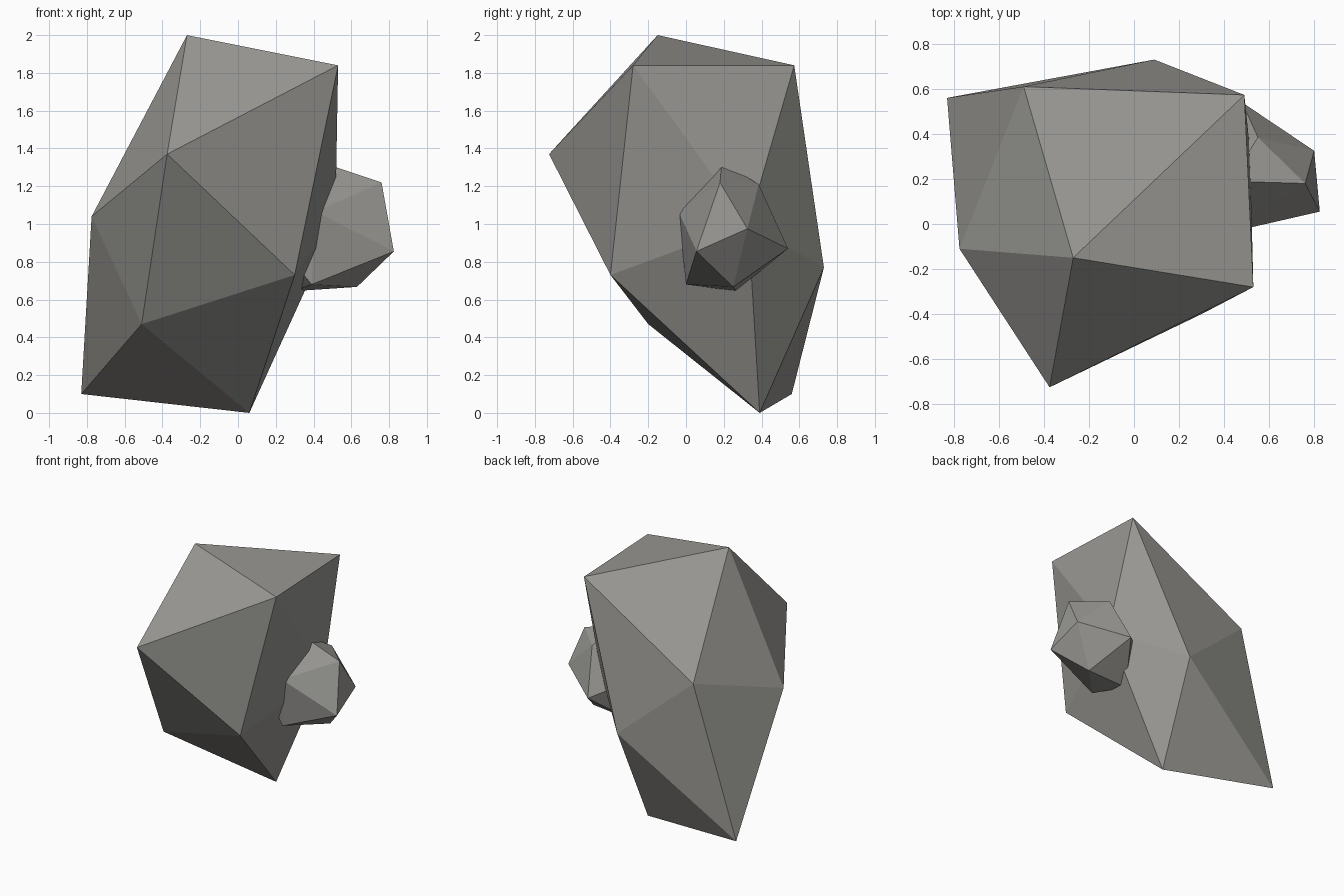
import bpy
import bmesh

if "Cube" in bpy.data.objects:
    bpy.data.objects.remove(bpy.data.objects["Cube"])

stone = bpy.data.materials.new("warm_grey_stone")
stone.diffuse_color = (0.31, 0.305, 0.285, 1.0)
stone.use_nodes = True
stone.node_tree.nodes["Principled BSDF"].inputs["Base Color"].default_value = stone.diffuse_color


def faceted_rock(name, pole, upper, lower, base):
    """Twenty-sided rock: two poles and two rings of five points.
    lower[i] sits between upper[i] and upper[i + 1]."""
    bm = bmesh.new()
    p, b = bm.verts.new(pole), bm.verts.new(base)
    u = [bm.verts.new(c) for c in upper]
    l = [bm.verts.new(c) for c in lower]
    for i in range(5):
        j = (i + 1) % 5
        bm.faces.new((p, u[i], u[j]))
        bm.faces.new((u[i], l[i], u[j]))
        bm.faces.new((u[j], l[i], l[j]))
        bm.faces.new((b, l[j], l[i]))
    bmesh.ops.recalc_face_normals(bm, faces=bm.faces)
    mesh = bpy.data.meshes.new(name)
    bm.to_mesh(mesh)
    bm.free()
    mesh.materials.append(stone)
    obj = bpy.data.objects.new(name, mesh)
    bpy.context.collection.objects.link(obj)
    return obj


# Main boulder, from its peak down to its lowest point
faceted_rock(
    "large_rock",
    (-0.27, -0.15, 2.0),
    [(0.53, -0.28, 1.84), (-0.375, -0.725, 1.37), (-0.775, -0.11, 1.04),
     (-0.49, 0.61, 1.27), (0.49, 0.573, 1.84)],
    [(0.30, -0.40, 0.73), (-0.51, -0.20, 0.47), (-0.83, 0.56, 0.10),
     (0.09, 0.73, 0.77), (0.515, 0.33, 1.0)],
    (0.06, 0.39, 0.0),
)

# Small rock on the right, its far side sunk into the boulder
faceted_rock(
    "small_rock",
    (0.825, 0.055, 0.855),
    [(0.76, 0.18, 1.22), (0.80, 0.325, 0.975), (0.63, 0.25, 0.667),
     (0.39, 0.0, 0.68), (0.41, -0.04, 1.065)],
    [(0.55, 0.385, 1.21), (0.48, 0.54, 0.87), (0.30, 0.265, 0.645),
     (0.25, 0.03, 0.85), (0.43, 0.19, 1.33)],
    (0.22, 0.28, 1.0),
)
